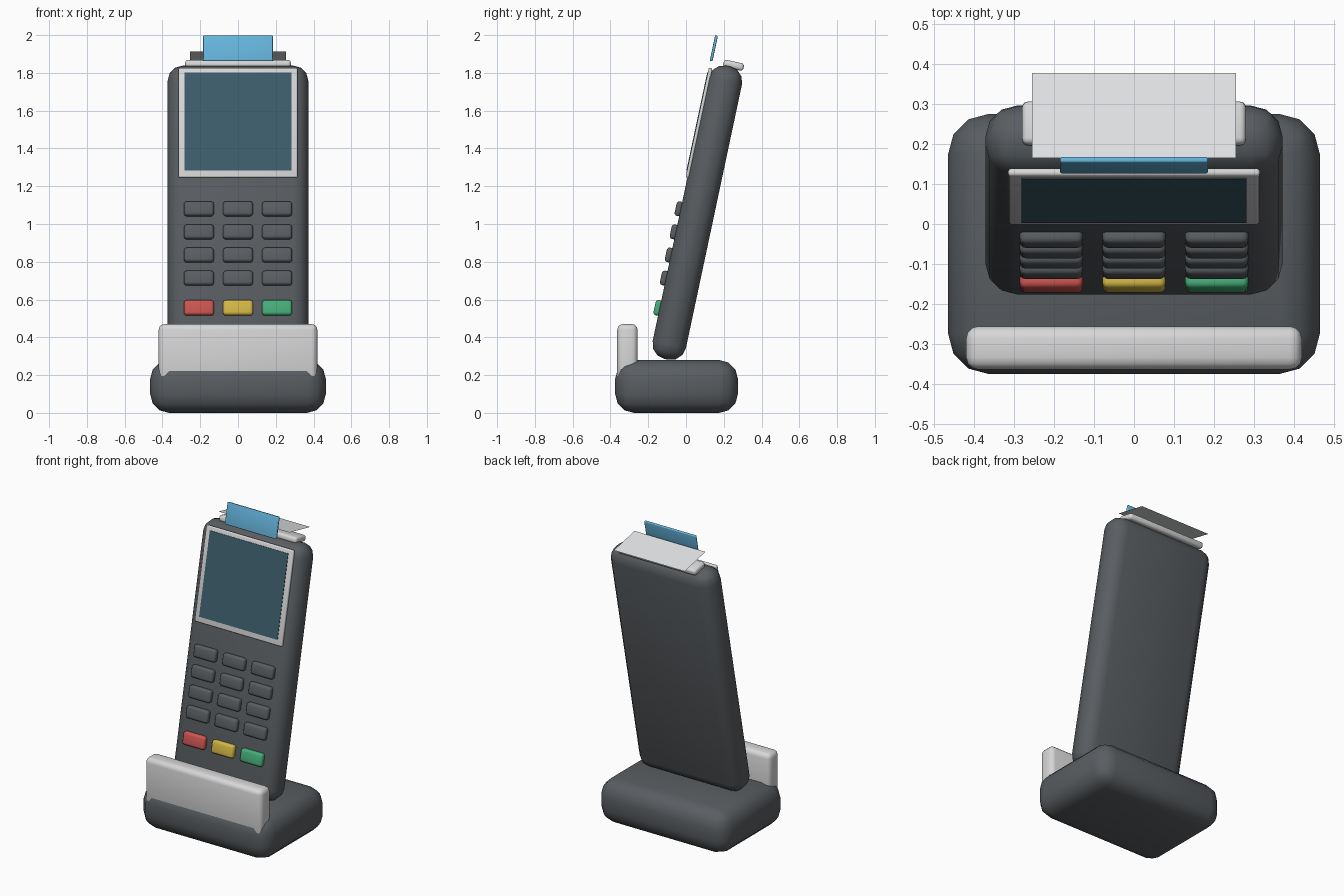
import bpy
import math
from mathutils import Matrix, Vector

cube = bpy.data.objects.get("Cube")
if cube:
    bpy.data.objects.remove(cube, do_unlink=True)


def material(name, rgb):
    mat = bpy.data.materials.new(name)
    mat.use_nodes = True
    mat.diffuse_color = (*rgb, 1)
    mat.node_tree.nodes["Principled BSDF"].inputs["Base Color"].default_value = (*rgb, 1)
    return mat


CHARCOAL = material("charcoal plastic", (0.10, 0.11, 0.12))
SILVER = material("silver plastic", (0.68, 0.68, 0.69))
GLASS = material("dark teal glass", (0.045, 0.11, 0.145))
BLUE = material("card blue", (0.13, 0.46, 0.72))
PAPER = material("paper white", (0.80, 0.81, 0.82))
RED = material("cancel red", (0.60, 0.09, 0.08))
YELLOW = material("clear yellow", (0.65, 0.47, 0.06))
GREEN = material("confirm green", (0.06, 0.42, 0.19))

# Leaning frame shared by everything mounted on the handset
LEAN = Matrix.Translation((0, 0.06, 1.06)) @ Matrix.Rotation(math.radians(-12), 4, "X")
UPRIGHT = Matrix.Identity(4)


def rounded_box(name, centre, size, radius, mat, frame=LEAN, segments=3):
    """Box with rounded edges, placed in the given frame."""
    bpy.ops.mesh.primitive_cube_add(size=1)
    obj = bpy.context.object
    obj.name = name
    obj.data.transform(Matrix.Diagonal((*size, 1)))
    obj.matrix_world = frame @ Matrix.Translation(Vector(centre))
    obj.data.materials.append(mat)
    if radius:
        bevel = obj.modifiers.new("rounding", "BEVEL")
        bevel.width = radius
        bevel.segments = segments
        bpy.ops.object.modifier_apply(modifier=bevel.name)
        bpy.ops.object.shade_smooth_by_angle(angle=math.radians(40))
    return obj


# Cradle
rounded_box("cradle_base", (0, -0.05, 0.14), (0.93, 0.65, 0.28), 0.1, CHARCOAL, UPRIGHT)
rounded_box("cradle_front_lip", (0, -0.31, 0.31), (0.84, 0.108, 0.32), 0.03, SILVER, UPRIGHT)

# Handset and display
rounded_box("handset_body", (0, 0, 0), (0.744, 0.18, 1.587), 0.08, CHARCOAL)
rounded_box("screen_bezel", (0, -0.09, 0.467), (0.63, 0.02, 0.593), 0.008, SILVER)
rounded_box("screen_glass", (0, -0.099, 0.472), (0.564, 0.008, 0.531), 0, GLASS)

# Keypad: four dark rows and one coloured row
COLUMNS = (-0.207, 0, 0.207)
for row in range(4):
    for col, x in enumerate(COLUMNS):
        rounded_box(f"key_{row + 1}_{col + 1}", (x, -0.095, -0.125 * row),
                    (0.158, 0.045, 0.078), 0.015, CHARCOAL)
for name, x, mat in zip(("cancel", "clear", "confirm"), COLUMNS, (RED, YELLOW, GREEN)):
    rounded_box(name + "_key", (x, -0.095, -0.536), (0.158, 0.045, 0.082), 0.015, mat)

# Printer slot, receipt and payment card at the top
rounded_box("printer_slot", (0, 0.025, 0.803), (0.56, 0.11, 0.04), 0.015, SILVER)
rounded_box("payment_card", (0, -0.0955, 0.869), (0.37, 0.015, 0.138), 0.005, BLUE)

bpy.ops.mesh.primitive_plane_add(size=1)
receipt = bpy.context.object
receipt.name = "receipt_paper"
receipt.data.transform(Matrix.Diagonal((0.51, 0.218, 1, 1)))
receipt.matrix_world = LEAN @ Matrix.Translation((0, 0.034, 0.856))
receipt.data.materials.append(PAPER)
